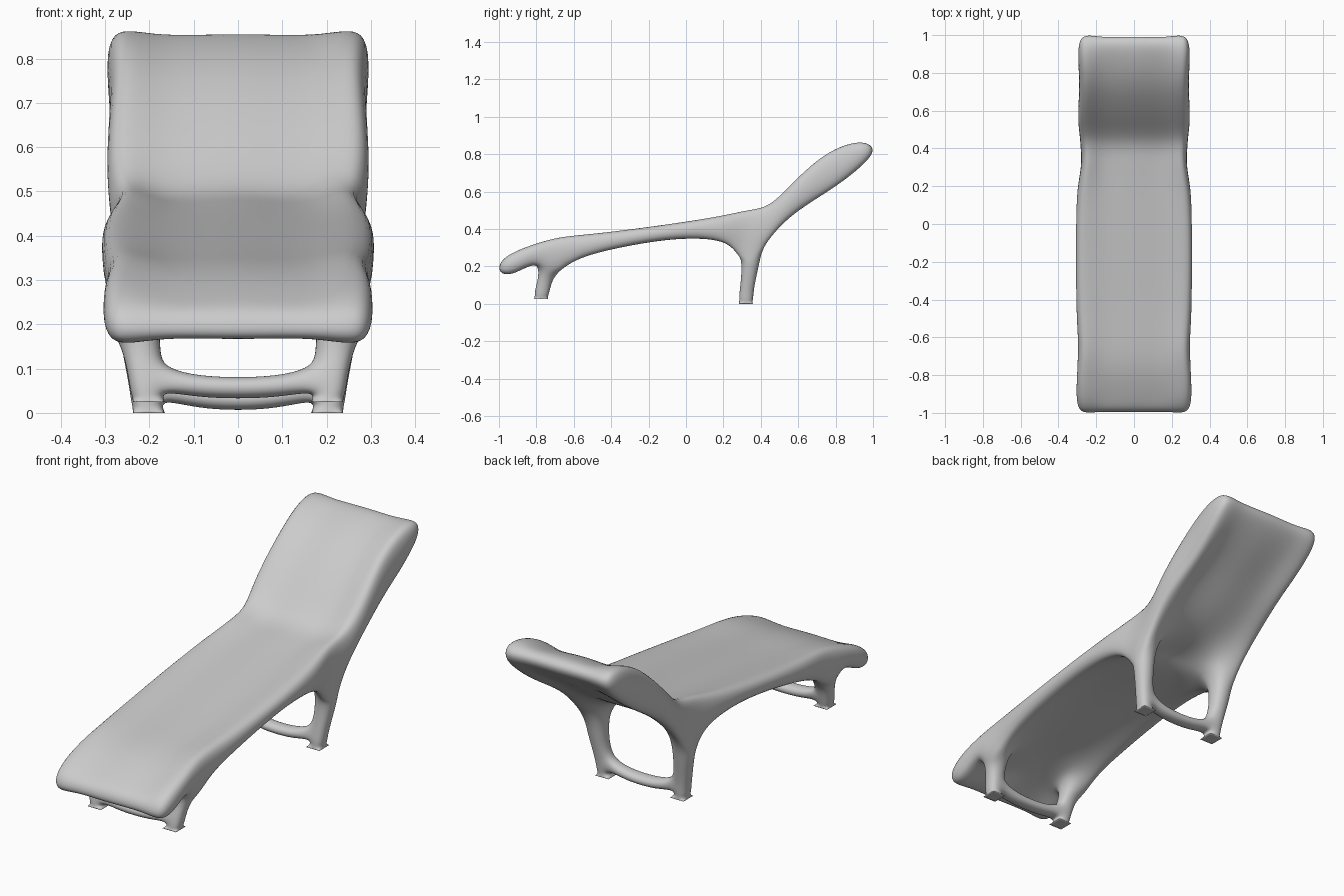
import bpy, bmesh
from mathutils import Vector

if "Cube" in bpy.data.objects:
    bpy.data.objects.remove(bpy.data.objects["Cube"])

# Side profile stations: top y, top z, bottom y, bottom z at the edge, bottom z at the middle
STATIONS = [
    (-.985, .222, -.988, .174, .174), (-.92, .265, -.92, .174, .176),
    (-.80, .312, -.795, .215, .225), (-.66, .344, -.64, .216, .268),
    (-.45, .370, -.45, .285, .300), (-.10, .417, -.10, .348, .350),
    (.17, .455, .17, .345, .370), (.32, .478, .285, .275, .400),
    (.44, .513, .42, .325, .425), (.56, .620, .57, .487, .495),
    (.72, .760, .73, .600, .605), (.87, .838, .88, .703, .706),
    (.965, .852, .985, .798, .800)]

# Leg rings from top to foot: z, y0, y1, inner x, outer x
LEGS = {
    2: [(.155, -.788, -.695, .178, .266), (.10, -.80, -.722, .158, .252),
        (.05, -.808, -.735, .158, .243), (.025, -.812, -.738, .165, .237)],
    7: [(.21, .298, .388, .185, .272), (.09, .29, .365, .162, .252),
        (.03, .285, .358, .160, .242), (0, .283, .357, .165, .237)]}

bm = bmesh.new()
crease_e = bm.edges.layers.float.new("crease_edge")
crease_v = bm.verts.layers.float.new("crease_vert")

# Lounger slab: rows of top and bottom points
top, bot = [], []
last = len(STATIONS) - 1
for i, (yt, zt, yb, zb, zc) in enumerate(STATIONS):
    xo = .268 if i in (0, last) else .3 - .15 * (zt - zb)
    cols = (-xo, -.17, 0, .17, xo)
    zs = (zb, (zb + zc) / 2, zc, (zb + zc) / 2, zb)
    top.append([bm.verts.new((x, yt, zt)) for x in cols])
    bot.append([bm.verts.new((x, yb, z)) for x, z in zip(cols, zs)])

for i in range(last):
    for j in range(4):
        bm.faces.new((top[i][j], top[i][j + 1], top[i + 1][j + 1], top[i + 1][j]))
        if not (i in LEGS and j in (0, 3)):
            bm.faces.new((bot[i][j], bot[i + 1][j], bot[i + 1][j + 1], bot[i][j + 1]))
    for j in (0, 4):
        bm.faces.new((top[i][j], top[i + 1][j], bot[i + 1][j], bot[i][j]))
for i in (0, last):
    for j in range(4):
        bm.faces.new((top[i][j], top[i][j + 1], bot[i][j + 1], bot[i][j]))


def skin(a, b, skip=None):
    """Join two rings of four points with quads."""
    for k in range(4):
        if k != skip:
            m = (k + 1) % 4
            bm.faces.new((a[k], a[m], b[m], b[k]))


# Legs, feet and cross bars
pinned = set()
for i, rings in LEGS.items():
    bar_ends = []
    for s, outer, inner in ((-1, 0, 1), (1, 4, 3)):
        prev = [bot[i][outer], bot[i][inner], bot[i + 1][inner], bot[i + 1][outer]]
        for r, (z, y0, y1, xi, xo) in enumerate(rings):
            foot = r == len(rings) - 1
            t = 0 if foot else .12
            dy, dx = (y1 - y0) * t, (xo - xi) * t
            ring = [bm.verts.new((s * x, y, z)) for x, y in (
                (xo - dx, y0 + dy), (xi + dx, y0 + dy),
                (xi + dx, y1 - dy), (xo - dx, y1 - dy))]
            skin(prev, ring, 1 if r == 2 else None)
            if r == 2:
                bar_ends.append([prev[1], prev[2], ring[2], ring[1]])
            prev = ring
        for e in bm.faces.new(prev).edges:
            e[crease_e] = 1
        for v in prev:
            v[crease_v] = 1
            pinned.add(v)
    z0 = rings[3][0]
    y0, y1 = rings[2][1] + .012, rings[2][2] - .012
    current = bar_ends[0]
    for x in (-.07, .07):
        ring = [bm.verts.new((x, y, z0 + z)) for y, z in
                ((y0, .052), (y1, .052), (y1, .017), (y0, .017))]
        skin(current, ring)
        current = ring
    skin(current, bar_ends[1])

bmesh.ops.recalc_face_normals(bm, faces=bm.faces[:])

# Move the cage so that the smooth surface passes through the given points
goal = {v: v.co.copy() for v in bm.verts if v not in pinned}
for _ in range(25):
    step = {}
    for v, g in goal.items():
        n = len(v.link_loops)
        total = v.co * (n * n)
        for l in v.link_loops:
            nxt = l.link_loop_next
            total = total + nxt.vert.co * 4 + nxt.link_loop_next.vert.co
        step[v] = (g - total / (n * (n + 5))) * .8
    for v, d in step.items():
        v.co += d

mesh = bpy.data.meshes.new("lounge_chair")
bm.to_mesh(mesh)
bm.free()
chair = bpy.data.objects.new("lounge_chair", mesh)
bpy.context.collection.objects.link(chair)
sub = chair.modifiers.new("smooth", 'SUBSURF')
sub.levels = sub.render_levels = 3
bpy.context.view_layer.objects.active = chair
chair.select_set(True)
bpy.ops.object.shade_smooth()
